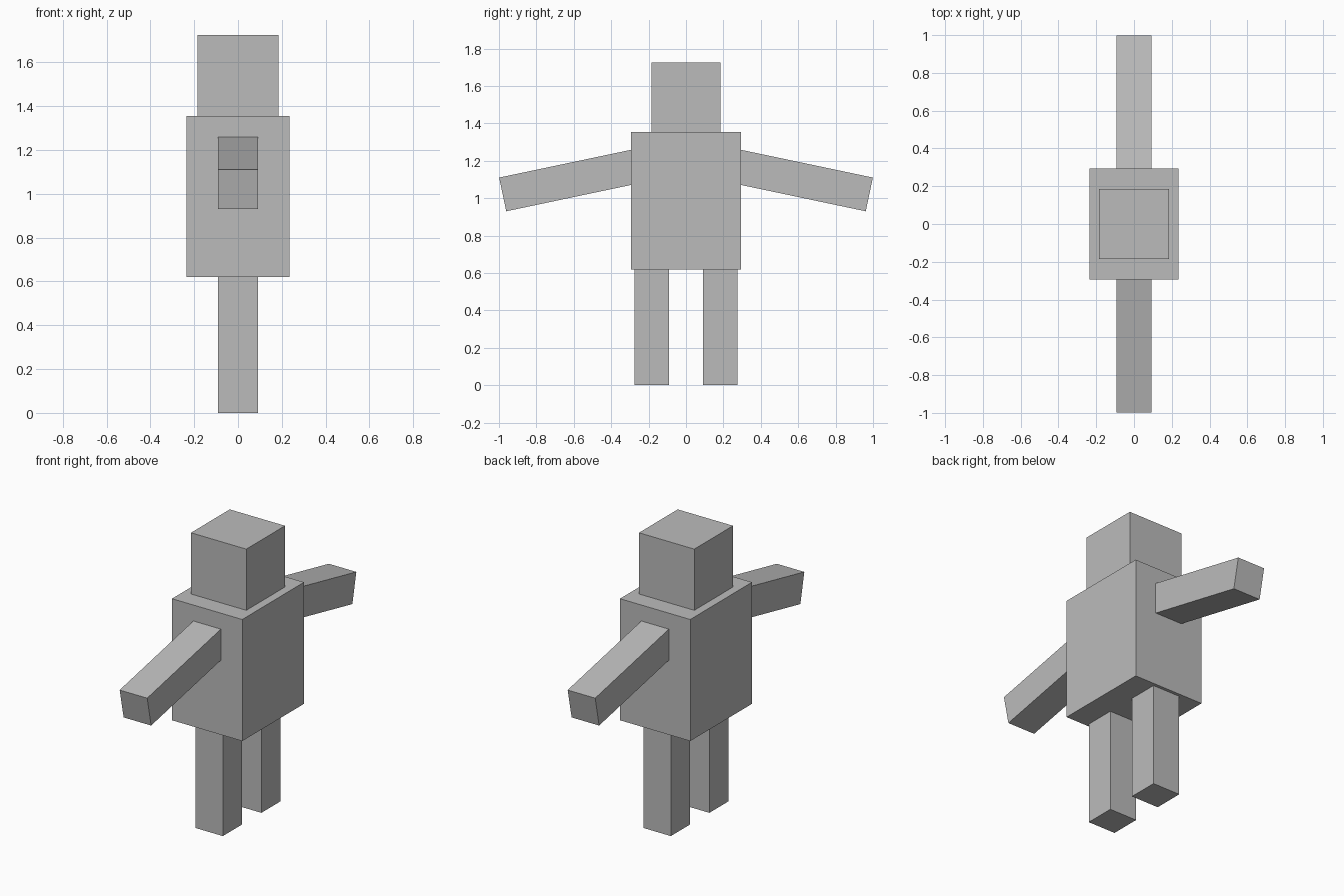
import bpy
import math

default_cube = bpy.data.objects.get("Cube")
if default_cube:
    bpy.data.objects.remove(default_cube, do_unlink=True)

grey = bpy.data.materials.new("plain grey")
grey.use_nodes = True
colour = (0.5, 0.5, 0.5, 1)
grey.diffuse_color = colour
grey.node_tree.nodes["Principled BSDF"].inputs["Base Color"].default_value = colour


def box(name, size, centre, tilt=0):
    """Add a flat-shaded block, tilted about the x axis."""
    bpy.ops.mesh.primitive_cube_add(size=1, location=centre, rotation=(tilt, 0, 0))
    part = bpy.context.object
    part.name = name
    part.scale = size
    part.data.materials.append(grey)
    return part


# Torso and head
limb = 0.184
hip, neck, crown = 0.62, 1.355, 1.725
box("torso", (0.47, 0.59, neck - hip), (0, 0, (hip + neck) / 2))
box("head", (0.37, 0.37, crown - neck), (0, 0, (neck + crown) / 2))

# Paired limbs, mirrored front to back
arm_droop = math.radians(11.9)
leg_height = hip + 0.01
for side, label in ((-1, "front"), (1, "back")):
    box(label + "_leg", (limb, limb, leg_height), (0, side * limb, leg_height / 2))
    box(label + "_arm", (limb, 4 * limb, limb), (0, side * 0.62, 1.096),
        -side * arm_droop)
